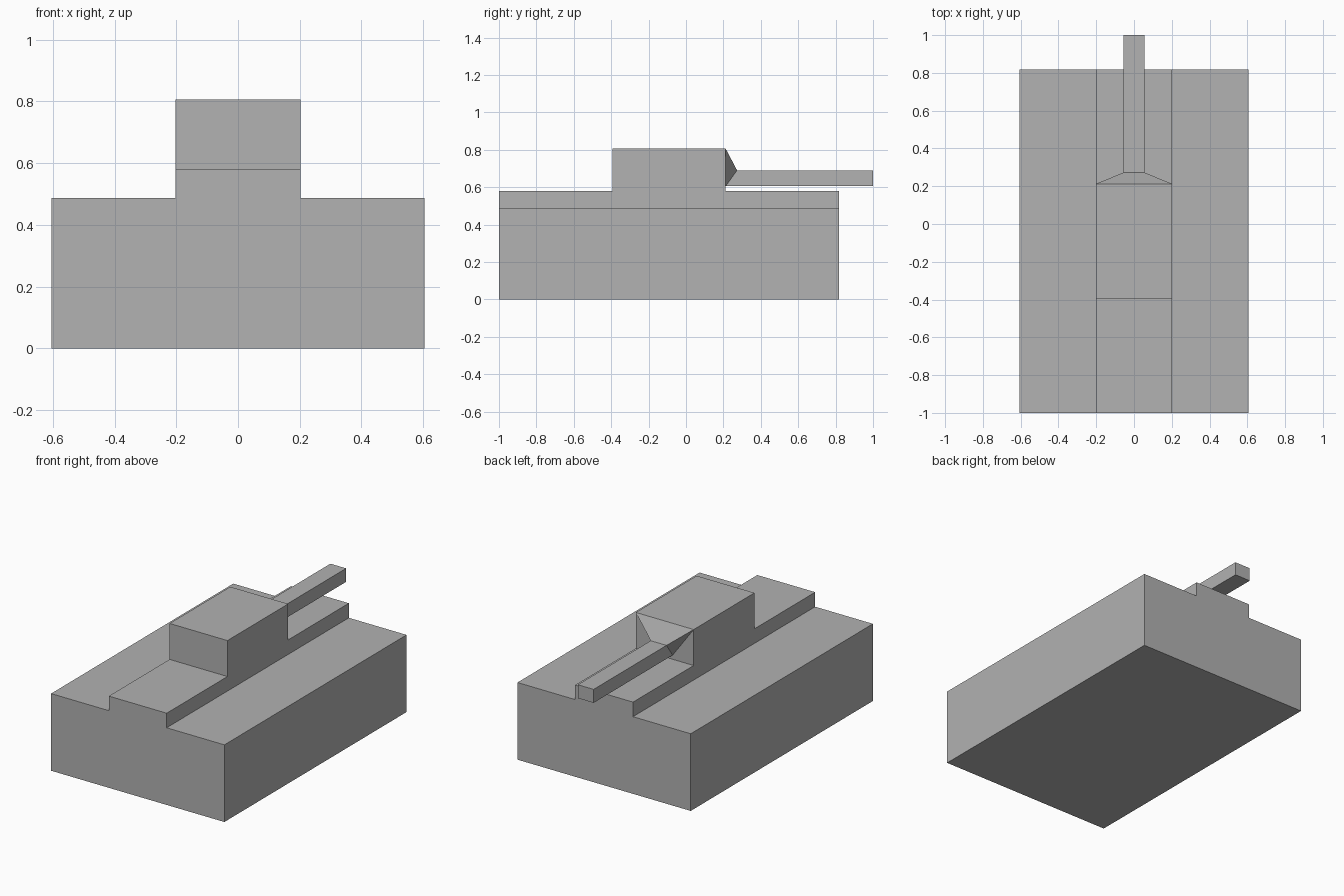
import bpy, bmesh

cube = bpy.data.objects.get("Cube")
if cube:
    bpy.data.objects.remove(cube, do_unlink=True)

grey = bpy.data.materials.new("plain_grey")
grey.use_nodes = True
colour = (0.445, 0.445, 0.445, 1)
grey.diffuse_color = colour
grey.node_tree.nodes["Principled BSDF"].inputs["Base Color"].default_value = colour


def add_object(name, bm):
    bmesh.ops.recalc_face_normals(bm, faces=bm.faces)
    mesh = bpy.data.meshes.new(name)
    bm.to_mesh(mesh)
    bm.free()
    mesh.materials.append(grey)
    obj = bpy.data.objects.new(name, mesh)
    bpy.context.collection.objects.link(obj)
    return obj


def extrude_half_profile(name, half, y0, y1):
    """Mirror a right-hand (x, z) outline and extrude it along y."""
    outline = half + [(-x, z) for x, z in reversed(half)]
    bm = bmesh.new()
    face = bm.faces.new([bm.verts.new((x, y0, z)) for x, z in outline])
    new = bmesh.ops.extrude_face_region(bm, geom=[face], use_keep_orig=True)["geom"]
    verts = [v for v in new if isinstance(v, bmesh.types.BMVert)]
    bmesh.ops.translate(bm, verts=verts, vec=(0, y1 - y0, 0))
    return add_object(name, bm)


HULL_X, TURRET_X, BARREL_X = 0.605, 0.202, 0.055
HULL_Z, RIDGE_Z, TURRET_Z = 0.487, 0.579, 0.806
BARREL_LOW, BARREL_TOP = 0.605, 0.69
TURRET_BACK, COLLAR_END = 0.212, 0.273

# Hull with a raised strip along its middle
extrude_half_profile("hull", [(HULL_X, 0), (HULL_X, HULL_Z), (TURRET_X, HULL_Z),
                              (TURRET_X, RIDGE_Z)], -1, 0.817)

# Turret block and barrel
extrude_half_profile("turret", [(TURRET_X, RIDGE_Z), (TURRET_X, TURRET_Z)],
                     -0.394, TURRET_BACK)
extrude_half_profile("barrel", [(BARREL_X, BARREL_LOW), (BARREL_X, BARREL_TOP)],
                     TURRET_BACK, 1)

# Tapered collar between turret and barrel
bm = bmesh.new()
for side in (-1, 1):
    bm.verts.new((side * TURRET_X, TURRET_BACK, TURRET_Z))
    bm.verts.new((side * BARREL_X, COLLAR_END, BARREL_TOP))
    bm.verts.new((side * BARREL_X, TURRET_BACK, BARREL_LOW))
bmesh.ops.convex_hull(bm, input=bm.verts)
bmesh.ops.dissolve_limit(bm, angle_limit=0.01, verts=bm.verts, edges=bm.edges)
add_object("barrel_collar", bm)
